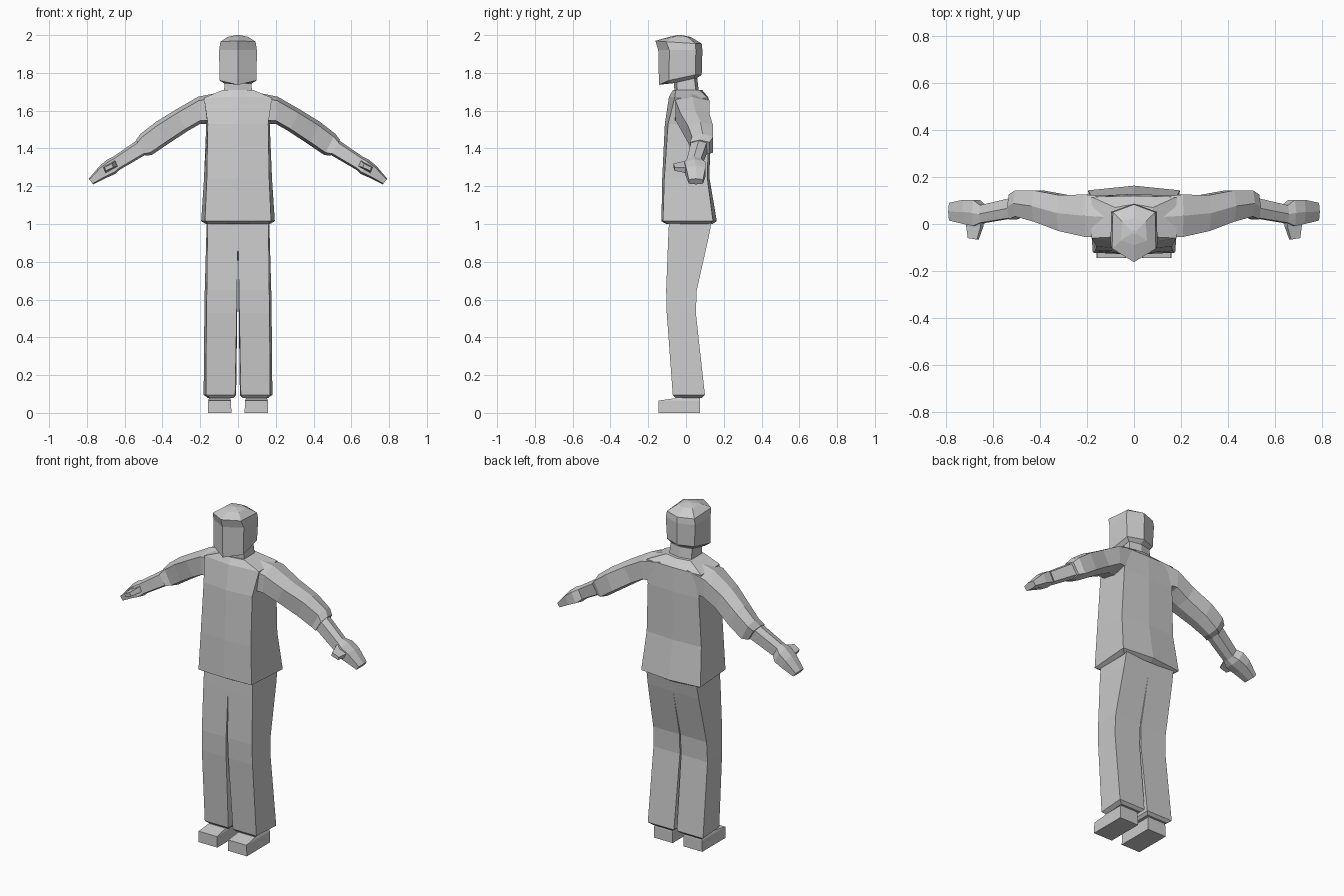
import bpy, bmesh


def loft(name, rings, mirror=False):
    """Skin a stack of equal-length rings, cap both ends, optionally mirror in x."""
    bm = bmesh.new()
    rows = [[bm.verts.new(p) for p in ring] for ring in rings]
    n = len(rows[0])
    for a, b in zip(rows, rows[1:]):
        for i in range(n):
            j = (i + 1) % n
            bm.faces.new((a[i], a[j], b[j], b[i]))
    bm.faces.new(rows[0][::-1])
    bm.faces.new(rows[-1])
    bmesh.ops.recalc_face_normals(bm, faces=bm.faces)
    mesh = bpy.data.meshes.new(name)
    bm.to_mesh(mesh)
    bm.free()
    ob = bpy.data.objects.new(name, mesh)
    bpy.context.collection.objects.link(ob)
    if mirror:
        ob.modifiers.new("mirror", 'MIRROR').use_mirror_merge = False
    return ob


def hexa(xf, xb, yfc, yf, yb, ybc, zfc, zf=None, zb=None):
    """Symmetric six-point ring: centre front, front corners, back corners, centre back."""
    zf = zfc if zf is None else zf
    zb = zf if zb is None else zb
    return [(0, yfc, zfc), (xf, yf, zf), (xb, yb, zb),
            (0, ybc, zb), (-xb, yb, zb), (-xf, yf, zf)]


def limb(tx, tz, bx, bz, yf, yb):
    """Six-sided limb section from its top and bottom point and its depth."""
    ym = (yf + yb) / 2

    def at(t, y):
        return (bx + (tx - bx) * t, y, bz + (tz - bz) * t)
    return [at(1, ym), at(.85, yf), at(.12, yf), at(0, ym), at(.12, yb), at(.85, yb)]


def quad(x0f, x1f, x0b, x1b, yf, yb, z):
    """Four-sided section with separate front and back widths."""
    return [(x0f, yf, z), (x1f, yf, z), (x1b, yb, z), (x0b, yb, z)]


# head with jaw and domed top
loft("head", [
    hexa(.06, .06, -.07, -.05, .045, .06, 1.76),
    hexa(.075, .07, -.11, -.07, .04, .055, 1.745, 1.745, 1.77),
    hexa(.098, .09, -.143, -.09, .05, .083, 1.737, 1.76, 1.79),
    hexa(.1, .097, -.147, -.088, .052, .087, 1.92),
    hexa(.093, .09, -.162, -.105, .05, .083, 1.97, 1.965, 1.955),
    hexa(.055, .05, -.09, -.07, .01, .025, 1.99),
    hexa(.01, .01, -.045, -.04, -.03, -.025, 2.0),
])

# neck
loft("neck", [
    hexa(.075, .075, -.06, -.045, .055, .07, 1.68),
    hexa(.07, .07, -.065, -.05, .045, .06, 1.77),
])

# jacket body, hem turned inward at the bottom
loft("jacket_body", [
    hexa(.155, .17, -.105, -.095, .12, .14, 1.0),
    hexa(.175, .195, -.13, -.122, .143, .163, 1.015),
    hexa(.165, .18, -.126, -.115, .113, .125, 1.24),
    hexa(.16, .168, -.112, -.095, .12, .128, 1.53),
    hexa(.18, .18, -.09, -.06, .115, .12, 1.675, 1.668),
    hexa(.08, .08, -.068, -.055, .07, .085, 1.71),
])

# sleeves with puffed elbow cuffs
loft("sleeve", [limb(*s) for s in (
    (.08, 1.70, .12, 1.53, -.06, .115),
    (.21, 1.674, .20, 1.53, -.055, .125),
    (.33, 1.605, .27, 1.49, -.03, .123),
    (.435, 1.54, .38, 1.417, .01, .143),
    (.515, 1.478, .457, 1.365, .032, .143),
    (.54, 1.445, .49, 1.362, .02, .125),
)], True)

# forearm and hand
loft("forearm_and_hand", [limb(*s) for s in (
    (.51, 1.46, .475, 1.375, .03, .115),
    (.66, 1.357, .625, 1.288, .005, .08),
    (.69, 1.342, .65, 1.265, -.008, .102),
    (.73, 1.31, .70, 1.243, .0, .103),
    (.79, 1.24, .767, 1.21, .015, .09),
)], True)

# thumb pointing forward
loft("thumb", [
    [(.635, .03, 1.31), (.65, .03, 1.345), (.72, .03, 1.305), (.70, .03, 1.265)],
    [(.64, -.01, 1.305), (.652, -.01, 1.333), (.713, -.01, 1.30), (.70, -.01, 1.272)],
    [(.66, -.066, 1.30), (.668, -.066, 1.32), (.707, -.06, 1.30), (.70, -.06, 1.282)],
], True)

# trouser legs, meeting above the crotch
loft("trouser_leg", [quad(*s) for s in (
    (.025, .15, .025, .16, -.055, .085, .08),
    (.015, .17, .01, .182, -.07, .1, .095),
    (.007, .167, .004, .178, -.102, .052, .53),
    (.005, .165, .003, .176, -.105, .057, .65),
    (0, .162, 0, .168, -.094, .12, .93),
    (0, .16, 0, .165, -.09, .135, 1.01),
)], True)

# shoes
loft("shoe", [
    quad(.035, .16, .035, .16, -.145, .075, 0),
    quad(.037, .158, .037, .158, -.145, .075, .065),
    quad(.042, .153, .042, .153, -.055, .073, .078),
    quad(.045, .15, .045, .15, -.05, .07, .1),
], True)
